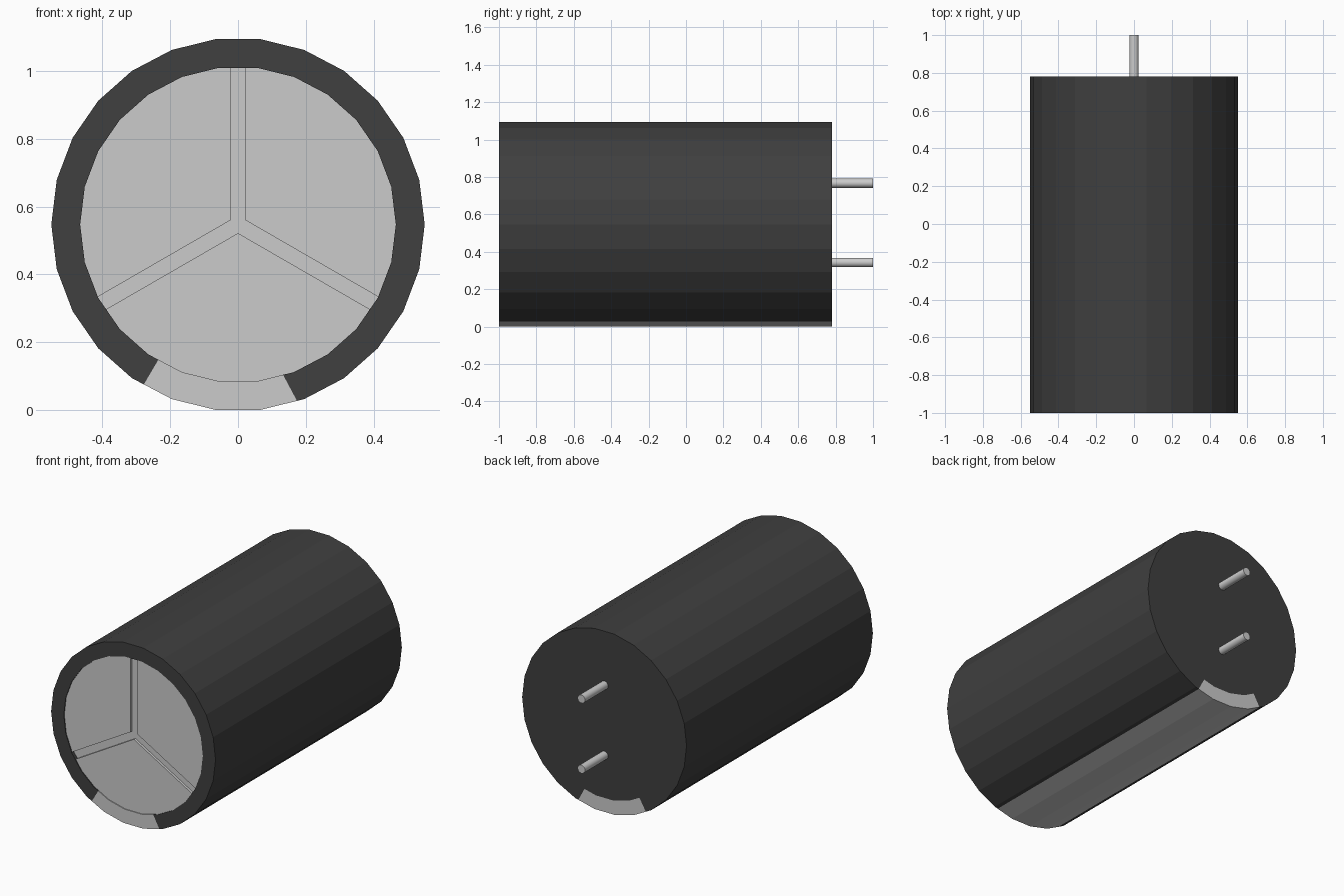
import bpy, bmesh
from math import cos, sin, radians, pi, floor, asin, degrees

if "Cube" in bpy.data.objects:
    bpy.data.objects.remove(bpy.data.objects["Cube"])

N = 26                      # sides of the can
STEP = 360 / N
CZ = 0.547                  # height of the axis
R_OUT, R_IN = 0.55, 0.465
FRONT, BACK = -1.0, 0.78

dark = bpy.data.materials.new("dark_sleeve")
dark.diffuse_color = (0.05, 0.05, 0.05, 1)
dark.use_nodes = True
dark.node_tree.nodes["Principled BSDF"].inputs["Base Color"].default_value = dark.diffuse_color


def on_polygon(r, a):
    """Point at angle a (degrees) on the N-sided outline."""
    rr = r * cos(pi / N) / cos(radians(a % STEP - STEP / 2))
    return (rr * cos(radians(a)), CZ + rr * sin(radians(a)))


def arc(r, a0, a1):
    """Outline points from a0 up to a1, including corners between."""
    angles = [a0]
    k = floor(a0 / STEP + 1e-6) + 1
    while k * STEP < a1 - 1e-6:
        angles.append(k * STEP)
        k += 1
    return [on_polygon(r, a) for a in angles + [a1]]


def finish(bm, name, mat=None):
    bmesh.ops.recalc_face_normals(bm, faces=bm.faces)
    me = bpy.data.meshes.new(name)
    bm.to_mesh(me)
    bm.free()
    ob = bpy.data.objects.new(name, me)
    bpy.context.collection.objects.link(ob)
    if mat:
        me.materials.append(mat)
    return ob


def loop(bm, pts, y):
    return [bm.verts.new((x, y, z)) for x, z in pts]


def prism(name, pts, y0, y1, mat=None):
    bm = bmesh.new()
    a, b = loop(bm, pts, y0), loop(bm, pts, y1)
    bm.faces.new(a)
    bm.faces.new(b)
    for i in range(len(a)):
        j = (i + 1) % len(a)
        bm.faces.new((a[i], a[j], b[j], b[i]))
    return finish(bm, name, mat)


# Stripe ends: left edge, right edge (outer and inner differ slightly)
LEFT, RIGHT_OUT, RIGHT_IN = 239.5, 288.5, 286.7

# Dark sleeve: open front rim, closed back, notch for the stripe
outer = arc(R_OUT, RIGHT_OUT - 360, LEFT)
inner = arc(R_IN, RIGHT_IN - 360, LEFT)
notch = arc(R_IN, LEFT, RIGHT_IN)[::-1]
bm = bmesh.new()
of, ob_ = loop(bm, outer, FRONT), loop(bm, outer, BACK)
nf, nb = loop(bm, inner, FRONT), loop(bm, inner, FRONT + 0.06)
nback = loop(bm, notch, BACK)
for i in range(len(outer) - 1):
    bm.faces.new((of[i], of[i + 1], ob_[i + 1], ob_[i]))
    bm.faces.new((of[i], of[i + 1], nf[i + 1], nf[i]))
    bm.faces.new((nf[i], nf[i + 1], nb[i + 1], nb[i]))
bm.faces.new(ob_ + nback[::-1])
finish(bm, "sleeve", dark)

# Light polarity stripe along the underside
prism("polarity_stripe",
      arc(R_OUT, LEFT, RIGHT_OUT) + arc(R_IN, LEFT, RIGHT_IN)[::-1],
      FRONT, BACK)

# Metal end: groove floor and three raised sectors
prism("end_floor", arc(R_IN, 0, 360)[:-1], FRONT + 0.02, FRONT + 0.06)
HALF = 0.022
off = degrees(asin(HALF / R_IN))
for i, start in enumerate((-30, 90, 210)):
    mid = radians(start + 60)
    d = HALF / sin(radians(60))
    corner = (d * cos(mid), CZ + d * sin(mid))
    prism(f"end_sector_{i + 1}",
          [corner] + arc(R_IN, start + off, start + 120 - off),
          FRONT + 0.005, FRONT + 0.03)

# Pins at the back
for name, z in (("upper_pin", 0.767), ("lower_pin", 0.343)):
    bpy.ops.mesh.primitive_cylinder_add(
        vertices=16, radius=0.025, depth=0.24,
        location=(0, 0.88, z), rotation=(pi / 2, 0, 0))
    bpy.context.object.name = name
    bpy.ops.object.shade_smooth_by_angle()
